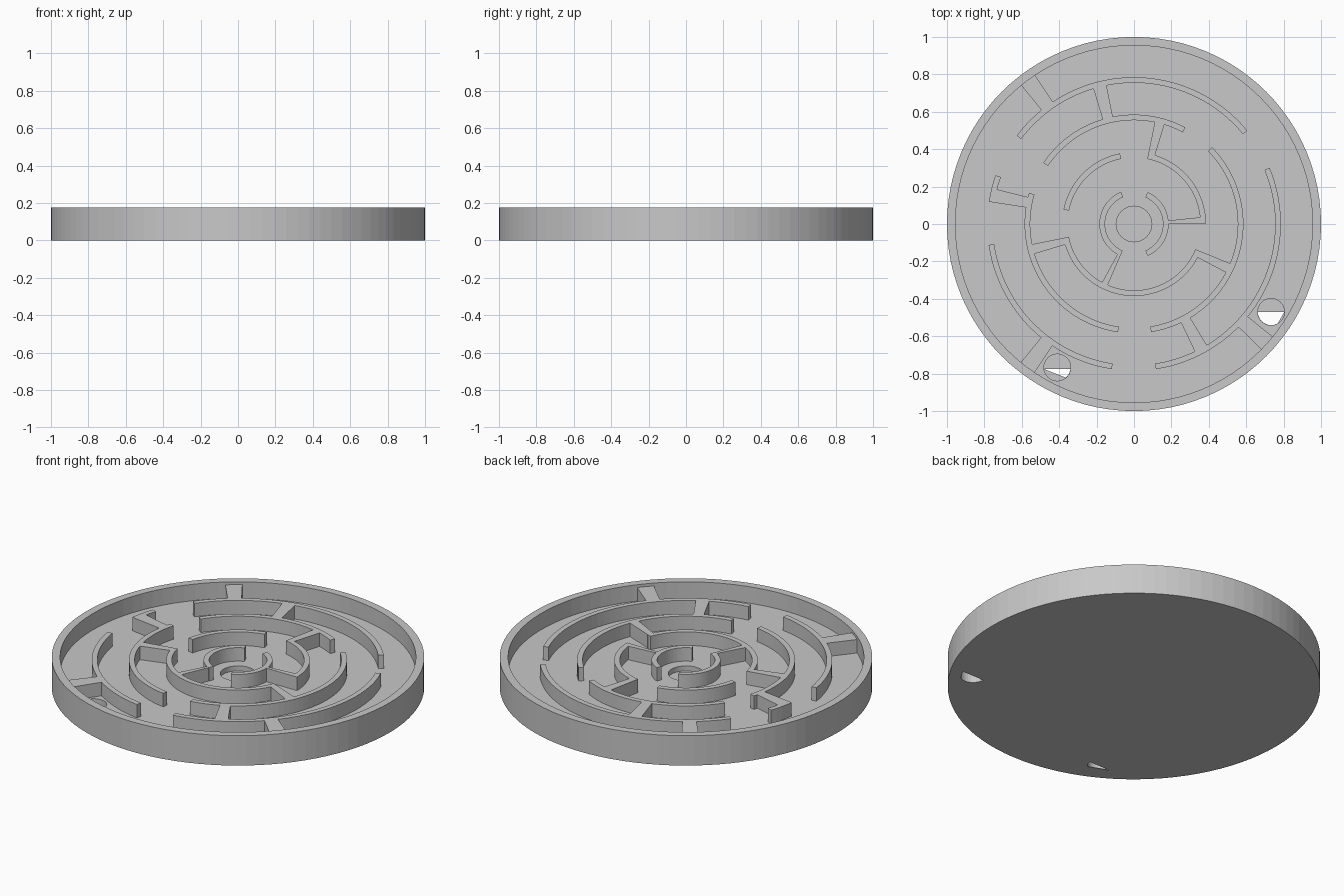
import bpy
import bmesh
from math import radians, cos, sin, ceil
from mathutils import Vector

cube = bpy.data.objects.get("Cube")
if cube:
    bpy.data.objects.remove(cube, do_unlink=True)

HEIGHT, FLOOR, WALL_TOP = 0.177, 0.08, 0.16
RIM_INNER = 0.955
RINGS = [0.155, 0.355, 0.555, 0.755]    # inner radius of each ring wall
THICK = 0.03

grey = bpy.data.materials.new("plain grey")
grey.use_nodes = True
grey.diffuse_color = (0.58, 0.58, 0.58, 1)
grey.node_tree.nodes["Principled BSDF"].inputs["Base Color"].default_value = grey.diffuse_color


def polar(r, degrees, z=0.0):
    a = radians(degrees)
    return Vector((r * cos(a), r * sin(a), z))


def finish(bm, name):
    bmesh.ops.recalc_face_normals(bm, faces=bm.faces)
    mesh = bpy.data.meshes.new(name)
    bm.to_mesh(mesh)
    bm.free()
    mesh.materials.append(grey)
    obj = bpy.data.objects.new(name, mesh)
    bpy.context.collection.objects.link(obj)
    return obj


def raise_faces(bm, faces, height):
    result = bmesh.ops.extrude_face_region(bm, geom=faces, use_keep_orig=True)
    top = [v for v in result["geom"] if isinstance(v, bmesh.types.BMVert)]
    bmesh.ops.translate(bm, verts=top, vec=(0, 0, height))


def add_sector(bm, r0, r1, a0, a1):
    """Curved wall block between two radii and two angles."""
    n = max(2, ceil((a1 - a0) / 3))
    z = FLOOR - 0.005
    pairs = []
    for i in range(n + 1):
        a = a0 + (a1 - a0) * i / n
        pairs.append((bm.verts.new(polar(r0, a, z)), bm.verts.new(polar(r1, a, z))))
    faces = [bm.faces.new((p[0], p[1], q[1], q[0])) for p, q in zip(pairs, pairs[1:])]
    raise_faces(bm, faces, WALL_TOP - z)


def prism(name, points, z0, z1):
    bm = bmesh.new()
    face = bm.faces.new([bm.verts.new((p.x, p.y, z0)) for p in points])
    raise_faces(bm, [face], z1 - z0)
    return finish(bm, name)


# Round tray with raised rim and a shallow central cup
profile = [(0, 0), (1, 0), (1, HEIGHT), (RIM_INNER, HEIGHT), (RIM_INNER, FLOOR),
           (0.095, FLOOR), (0.095, 0.05), (0, 0.05)]
bm = bmesh.new()
verts = [bm.verts.new((r, 0, z)) for r, z in profile]
edges = [bm.edges.new(pair) for pair in zip(verts, verts[1:])]
bmesh.ops.spin(bm, geom=verts + edges, cent=(0, 0, 0), axis=(0, 0, 1),
               angle=radians(360), steps=96, use_duplicate=False)
bmesh.ops.remove_doubles(bm, verts=bm.verts, dist=0.0001)
tray = finish(bm, "tray")


# Drop holes: round pockets whose thin bottoms are only partly open
def cut(cutter):
    cutter.hide_render = True
    mod = tray.modifiers.new("hole", "BOOLEAN")
    mod.operation = "DIFFERENCE"
    mod.solver = "EXACT"
    mod.object = cutter
    bpy.context.view_layer.objects.active = tray
    bpy.ops.object.modifier_apply(modifier=mod.name)
    bpy.data.objects.remove(cutter, do_unlink=True)


HOLE_R = 0.0715
holes = [
    (Vector((0.733, -0.47, 0)), [*range(180, 301, 15), 360]),
    (Vector((-0.41, -0.767, 0)), [187, 310, 330, 353]),
]
for centre, opening in holes:
    cut(prism("hole_cutter", [centre + polar(HOLE_R, a) for a in range(0, 360, 12)], 0.003, 0.13))
    cut(prism("opening_cutter", [centre + polar(HOLE_R - 0.0005, a) for a in opening], -0.05, 0.02))

# Ring walls, as start and end angles per ring
ring_arcs = [
    [(-67, 67), (112, 247)],
    [(0.3, 78.5), (101.3, 168.4), (191.2, 337.6)],
    [(-81, 44.6), (62, 146), (163.5, 261.6)],
    [(-81.4, 22.5), (39.5, 143), (160.6, 171.3), (188.2, 261.3)],
]
for i, (r, arcs) in enumerate(zip(RINGS, ring_arcs)):
    bm = bmesh.new()
    for a0, a1 in arcs:
        add_sector(bm, r, r + THICK, a0, a1)
    finish(bm, f"ring_wall_{i + 1}")

# Wedge-shaped dividers joining each ring to the next one out
divider_starts = [
    [0.3, 241.3],
    [-27.8, 73, 191.2],
    [-64.5, 101.2, 165.8],
    [-44.6, 123.6, 230.7],
]
outer_radii = RINGS[1:] + [RIM_INNER]
for i, starts in enumerate(divider_starts):
    bm = bmesh.new()
    for a in starts:
        add_sector(bm, RINGS[i] + THICK - 0.004, outer_radii[i] + 0.004, a, a + 5.5)
    finish(bm, f"dividers_{i + 1}")
